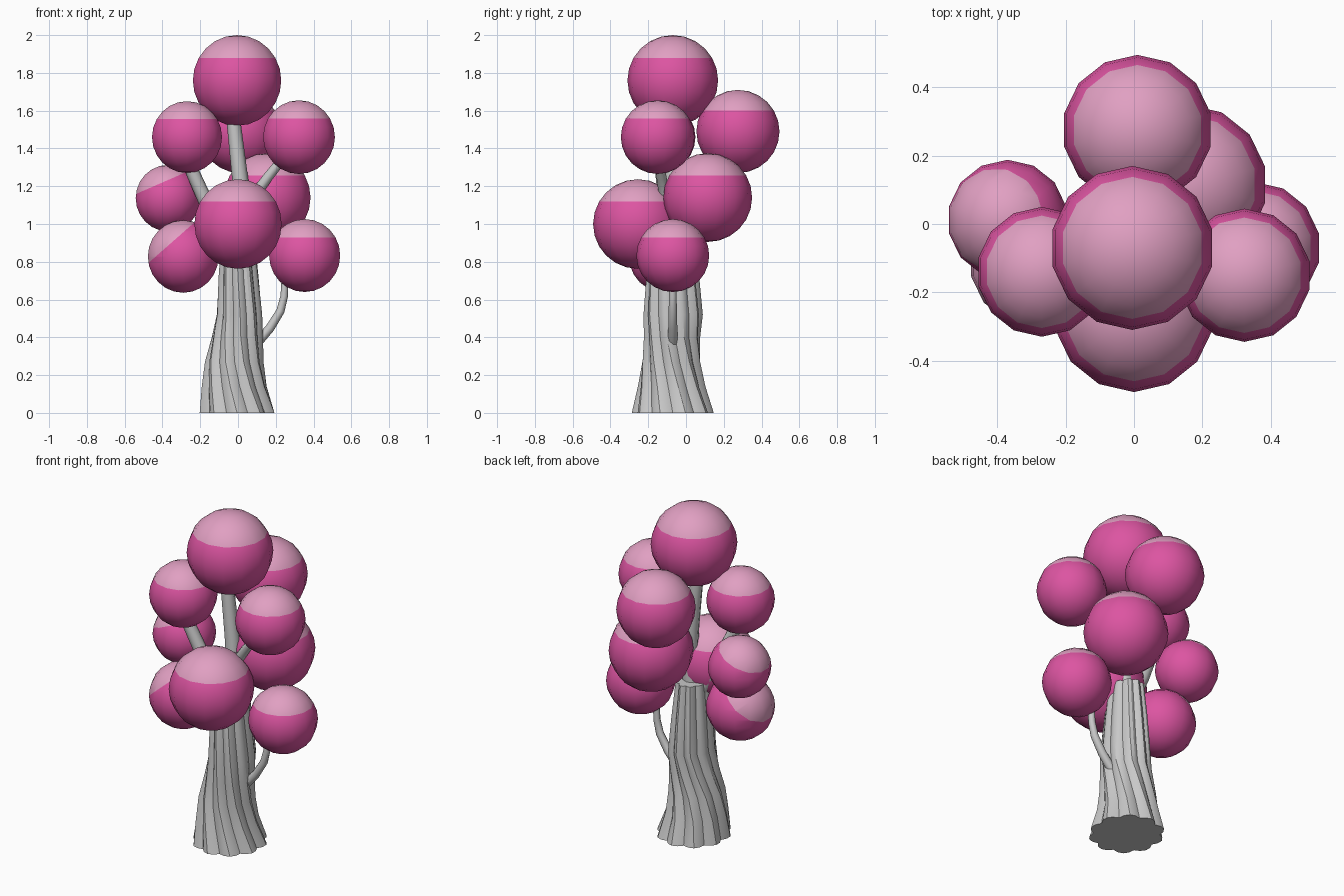
import bpy, bmesh, math
from mathutils import Vector

if "Cube" in bpy.data.objects:
    bpy.data.objects.remove(bpy.data.objects["Cube"])


def material(name, rgb):
    m = bpy.data.materials.new(name)
    m.diffuse_color = (*rgb, 1)
    m.use_nodes = True
    m.node_tree.nodes["Principled BSDF"].inputs["Base Color"].default_value = m.diffuse_color
    return m


BARK = material("pale grey bark", (0.58, 0.58, 0.58))
PINK = material("deep pink", (0.72, 0.09, 0.36))
LIGHT = material("light pink", (0.75, 0.35, 0.54))


def finish(bm, name, mats, angle=None):
    bmesh.ops.recalc_face_normals(bm, faces=bm.faces)
    me = bpy.data.meshes.new(name)
    bm.to_mesh(me)
    bm.free()
    for m in mats:
        me.materials.append(m)
    ob = bpy.data.objects.new(name, me)
    bpy.context.collection.objects.link(ob)
    for p in me.polygons:
        p.use_smooth = True
    if angle:
        bpy.ops.object.select_all(action='DESELECT')
        ob.select_set(True)
        bpy.context.view_layer.objects.active = ob
        bpy.ops.object.shade_smooth_by_angle(angle=math.radians(angle))
    return ob


def skin(bm, rings):
    n = len(rings[0])
    for a, b in zip(rings, rings[1:]):
        for i in range(n):
            j = (i + 1) % n
            bm.faces.new((a[i], a[j], b[j], b[i]))
    bm.faces.new(rings[0][::-1])
    bm.faces.new(rings[-1])


# Foliage ball: low-poly smooth sphere with a lighter cap cut at half radius
def foliage(name, centre, r, axis=(0, 0, 1)):
    bm = bmesh.new()
    bmesh.ops.create_uvsphere(bm, u_segments=14, v_segments=12, radius=r)
    axis = Vector(axis).normalized()
    cut = axis * r * 0.5
    bmesh.ops.bisect_plane(bm, geom=bm.verts[:] + bm.edges[:] + bm.faces[:],
                           dist=1e-5, plane_co=cut, plane_no=axis)
    for f in bm.faces:
        f.material_index = int((f.calc_center_median() - cut).dot(axis) > 0)
    bmesh.ops.translate(bm, verts=bm.verts, vec=centre)
    finish(bm, name, (PINK, LIGHT))


# Branch: tapered tube through a few points
def branch(name, pts, r0, r1, n=8):
    bm = bmesh.new()
    pts = [Vector(p) for p in pts]
    rings = []
    for k, p in enumerate(pts):
        d = (pts[min(k + 1, len(pts) - 1)] - pts[max(k - 1, 0)]).normalized()
        u = d.cross(Vector((0, 1, 0))).normalized()
        v = d.cross(u)
        r = r0 + (r1 - r0) * k / (len(pts) - 1)
        rings.append([bm.verts.new(p + r * (u * math.cos(t) + v * math.sin(t)))
                      for t in (2 * math.pi * i / n for i in range(n))])
    skin(bm, rings)
    finish(bm, name, (BARK,), 50)


# Trunk: twisted, fluted column (z, centre x, centre y, radius x, radius y, twist)
PROFILE = [(0, -.005, -.07, .208, .217, 0), (.14, -.02, -.076, .175, .18, -.12),
           (.27, -.02, -.078, .155, .16, -.3), (.4, -.003, -.074, .138, .15, -.5),
           (.52, .008, -.068, .125, .157, -.6), (.72, .003, -.07, .11, .14, -.66),
           (.93, 0, -.07, .09, .115, -.7)]
LOBES, STEPS = 10, 4
bm = bmesh.new()
rings = []
for z, cx, cy, rx, ry, tw in PROFILE:
    ring = []
    for i in range(LOBES * STEPS):
        k = 0.87 + 0.13 * abs(math.sin(math.pi * i / STEPS))
        a = 2 * math.pi * i / (LOBES * STEPS) + tw
        ring.append(bm.verts.new((cx + rx * k * math.cos(a),
                                  cy + ry * k * math.sin(a), z)))
    rings.append(ring)
skin(bm, rings)
finish(bm, "trunk", (BARK,), 32)

# Branches
branch("main_branch", [(.0, -.07, .85), (.025, -.07, 1.1), (.01, -.07, 1.25),
                       (-.03, -.07, 1.6)], .055, .036)
branch("left_branch", [(-.03, -.08, .85), (-.14, -.1, 1.05), (-.27, -.135, 1.34)], .045, .035)
branch("right_branch", [(.02, -.08, .88), (.07, -.11, 1.13), (.16, -.13, 1.25),
                        (.28, -.15, 1.4)], .035, .022)
branch("low_right_branch", [(.1, -.07, .37), (.17, -.07, .45), (.225, -.07, .54),
                            (.245, -.07, .62), (.25, -.07, .74)], .026, .018)

# Foliage
foliage("crown_foliage", (-.005, -.07, 1.76), .24)
foliage("upper_left_foliage", (-.27, -.14, 1.46), .19)
foliage("upper_right_foliage", (.323, -.15, 1.46), .195)
foliage("upper_back_foliage", (.01, .275, 1.49), .22)
foliage("middle_back_foliage", (.155, .115, 1.14), .235)
foliage("front_foliage", (.0, -.255, 1.0), .237)
foliage("low_right_foliage", (.353, -.07, .833), .193)
foliage("middle_left_foliage", (-.37, .012, 1.137), .176, (-.4, 0, .92))
foliage("low_left_foliage", (-.29, -.11, .828), .192, (-.66, 0, .75))
